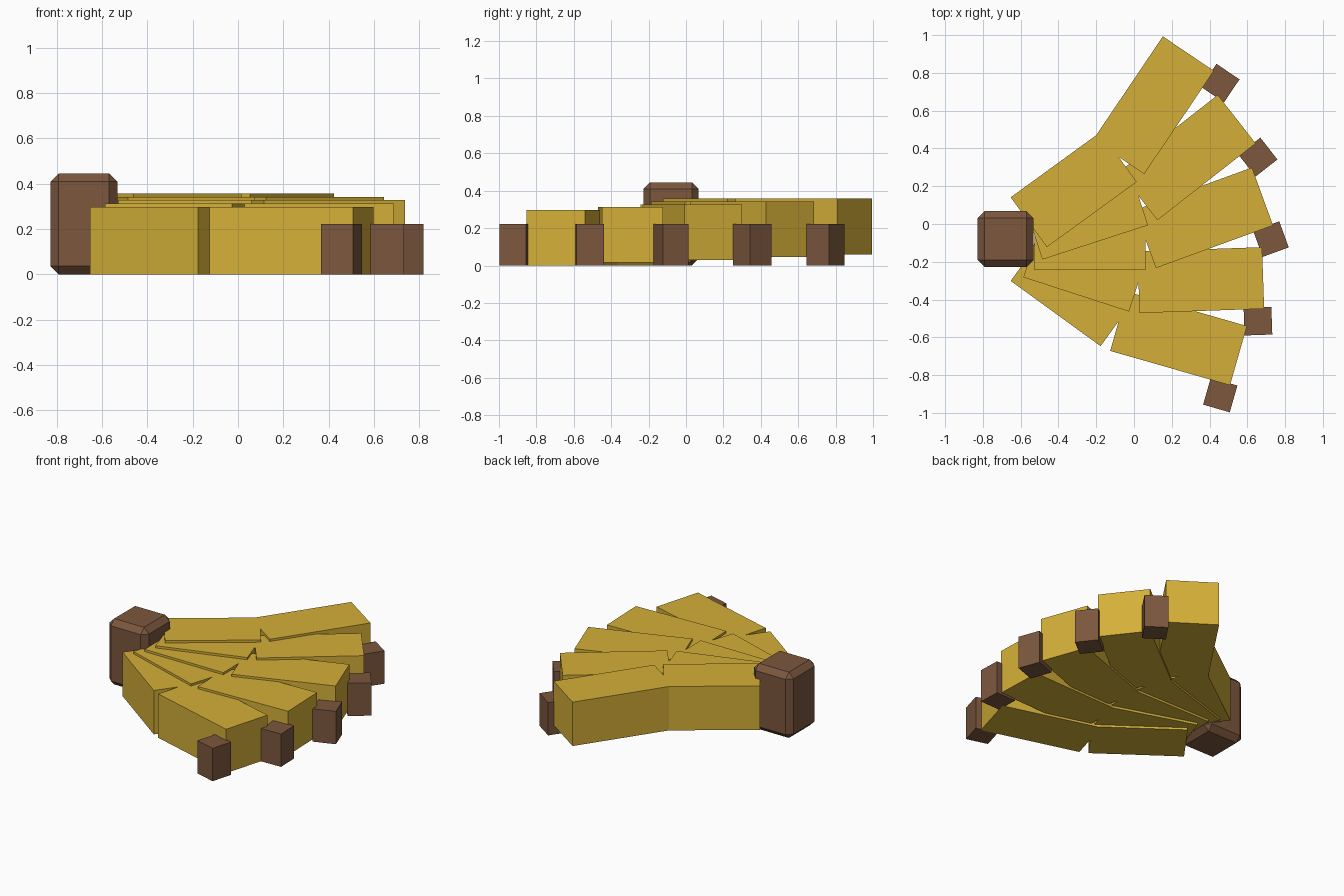
import bpy, bmesh
from math import radians, cos, sin, tan
from mathutils import Matrix, Vector

cube = bpy.data.objects.get("Cube")
if cube:
    bpy.data.objects.remove(cube, do_unlink=True)

PIVOT = Vector((-0.68, -0.08, 0))
BEND = radians(20)      # each slat kinks outward at its middle
HINGE = 0.74            # distance from pivot to the kink
HALF = 0.163            # half the slat width
THICK = 0.297


def material(name, rgb):
    mat = bpy.data.materials.new(name)
    mat.use_nodes = True
    mat.diffuse_color = (*rgb, 1)
    mat.node_tree.nodes["Principled BSDF"].inputs["Base Color"].default_value = (*rgb, 1)
    return mat


gold = material("gold", (0.66, 0.43, 0.04))
brown = material("brown", (0.20, 0.095, 0.048))


def add_object(name, bm, mat, location, angle=0):
    bmesh.ops.recalc_face_normals(bm, faces=bm.faces)
    mesh = bpy.data.meshes.new(name)
    bm.to_mesh(mesh)
    bm.free()
    mesh.materials.append(mat)
    obj = bpy.data.objects.new(name, mesh)
    obj.location = location
    obj.rotation_euler.z = angle
    bpy.context.collection.objects.link(obj)
    return obj


def add_block(name, width, height, mat, location, angle=0):
    bm = bmesh.new()
    bmesh.ops.create_cube(bm, size=1, matrix=Matrix.Translation((0, 0, height / 2))
                          @ Matrix.Diagonal((width, width, height, 1)))
    return add_object(name, bm, mat, location, angle)


def slat_outline():
    """Two straight planks, mitred on one side and notched on the other."""
    def outer(along, across):
        return (HINGE + along * cos(BEND) - across * sin(BEND),
                along * sin(BEND) + across * cos(BEND))
    return [(0.152, -HALF), (HINGE, -HALF), (HINGE, 0),
            outer(0, -HALF), outer(0.66, -HALF), outer(0.66, HALF),
            (HINGE - HALF * tan(BEND / 2), HALF), (0.152, HALF)]


def add_slat(name, location, angle):
    bm = bmesh.new()
    base = bm.faces.new([bm.verts.new((x, y, 0)) for x, y in slat_outline()])
    top = bmesh.ops.extrude_face_region(bm, geom=[base])["geom"]
    bmesh.ops.translate(bm, vec=(0, 0, THICK),
                        verts=[v for v in top if isinstance(v, bmesh.types.BMVert)])
    return add_object(name, bm, gold, location, angle)


# Fan of slats, each a little higher than the last, with an end peg
for i in range(5):
    angle = radians(-36 + 18 * i)
    add_slat(f"slat_{i + 1}", PIVOT + Vector((0, 0, 0.015 * i)), angle)
    reach = Vector((cos(angle), sin(angle), 0)) * 1.405
    add_block(f"end_peg_{i + 1}", 0.147, 0.222, brown, PIVOT + reach, angle + BEND)

# Chamfered pivot post
post = add_block("pivot_post", 0.295, 0.445, brown, PIVOT)
bevel = post.modifiers.new("chamfer", 'BEVEL')
bevel.width = 0.036
bevel.segments = 1
